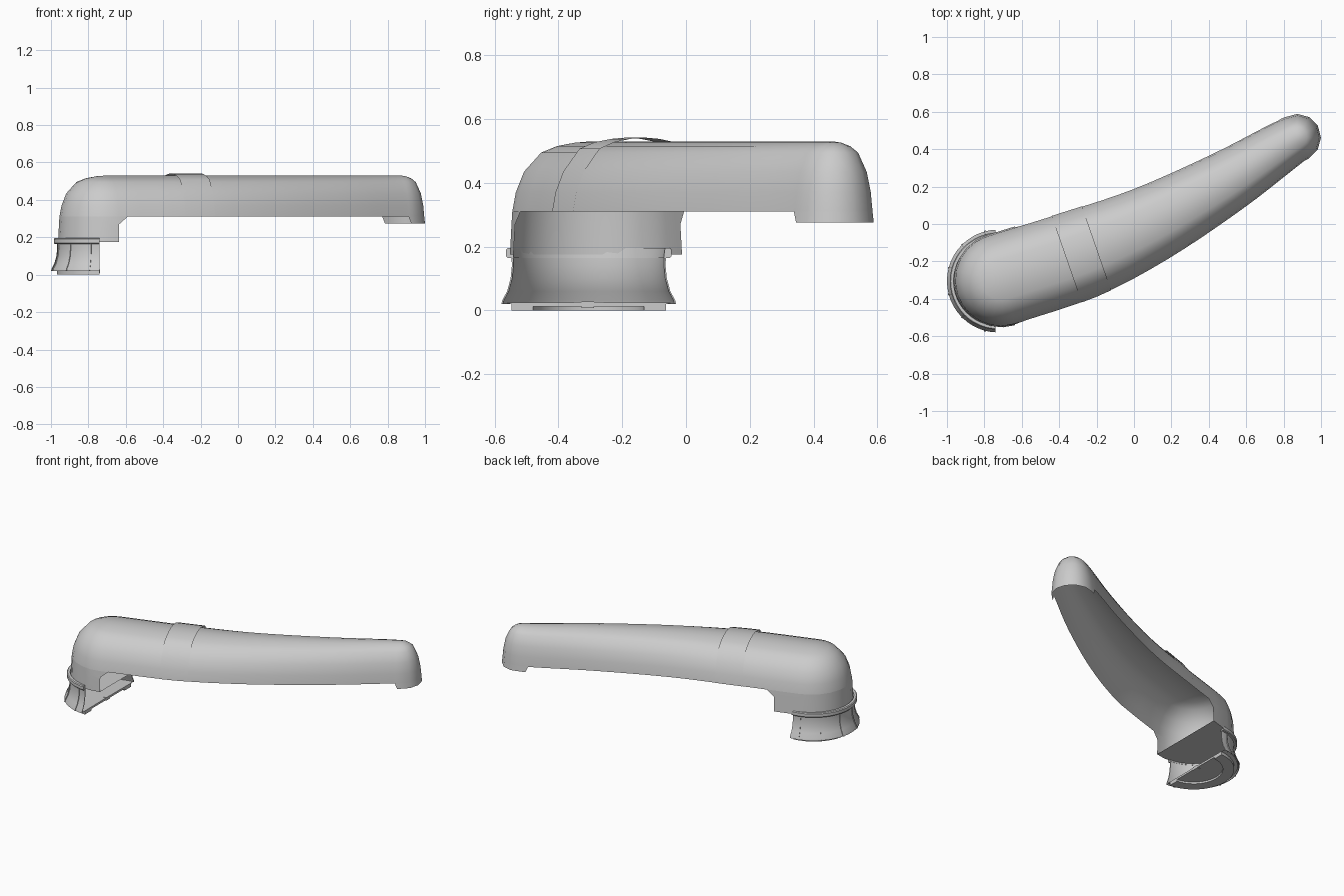
import bpy, bmesh, math
from mathutils import Vector

if "Cube" in bpy.data.objects:
    bpy.data.objects.remove(bpy.data.objects["Cube"])

# Centre line of the arm: x, y, half width
SPINE = [(-.71, -.30, .245), (-.28, -.16, .240), (.09, .0, .208),
         (.49, .222, .168), (.78, .407, .136), (.873, .462, .123)]
LEVELS = [(.31, 1), (.37, .955), (.435, .85), (.495, .63), (.515, .43), (.526, .2), (.53, 0)]


def finish(name, bm, angle=35):
    bmesh.ops.remove_doubles(bm, verts=bm.verts, dist=.0004)
    bmesh.ops.recalc_face_normals(bm, faces=bm.faces)
    me = bpy.data.meshes.new(name)
    bm.to_mesh(me)
    bm.free()
    ob = bpy.data.objects.new(name, me)
    bpy.context.collection.objects.link(ob)
    bpy.ops.object.select_all(action='DESELECT')
    ob.select_set(True)
    bpy.context.view_layer.objects.active = ob
    bpy.ops.object.shade_smooth_by_angle(angle=math.radians(angle))
    return ob


def clip(bm, co, normal, fill=False):
    """Remove everything on the normal side of a plane, optionally closing the cut."""
    geom = bm.verts[:] + bm.edges[:] + bm.faces[:]
    res = bmesh.ops.bisect_plane(bm, geom=geom, plane_co=co, plane_no=normal, clear_outer=True)
    if fill:
        edges = [e for e in res['geom_cut'] if isinstance(e, bmesh.types.BMEdge)]
        bmesh.ops.holes_fill(bm, edges=edges, sides=0)


def spine_samples(n=4):
    p = [Vector(q) for q in SPINE]
    p = [2 * p[0] - p[1]] + p + [2 * p[-1] - p[-2]]
    out = []
    for i in range(1, len(p) - 2):
        a, b, c, d = p[i - 1:i + 3]
        for j in range(n):
            t = j / n
            out.append(.5 * (2 * b + (c - a) * t + (2 * a - 5 * b + 4 * c - d) * t * t
                             + (3 * b - a - 3 * c + d) * t ** 3))
    return out + [p[-2]]


def outline():
    """Plan outline as (spine point, offset) pairs, with round ends."""
    s = spine_samples()
    upper, lower = [], []
    for i, q in enumerate(s):
        d = (s[min(i + 1, len(s) - 1)] - s[max(i - 1, 0)]).xy.normalized()
        n = Vector((-d.y, d.x)) * q.z
        upper.append((q.xy, n))
        lower.append((q.xy, -n))

    def arc(entry, n):
        c, off = entry
        a0 = math.atan2(off.y, off.x)
        return [(c, Vector((math.cos(a0 - math.pi * k / n), math.sin(a0 - math.pi * k / n))) * off.length)
                for k in range(1, n)]
    return upper + arc(upper[-1], 6) + lower[::-1] + arc(lower[0], 12)


def stack(levels, cap=False):
    """Loft the plan outline through (height, scale) levels as an open shell."""
    bm = bmesh.new()
    pts = outline()
    n = len(pts)
    rows = [[bm.verts.new((*(c + o * k), z)) for c, o in pts] for z, k in levels]
    for a, b in zip(rows, rows[1:]):
        for i in range(n):
            bm.faces.new((a[i], a[(i + 1) % n], b[(i + 1) % n], b[i]))
    if cap:
        bm.faces.new(rows[0])
    bmesh.ops.remove_doubles(bm, verts=bm.verts, dist=.0004)
    return bm


def lathe(bm, profile, a0, a1, n, cx=-.725, cy=-.305):
    """Sweep a closed (radius, z) profile through an angle, in degrees."""
    rows = []
    for i in range(n + 1):
        a = math.radians(a0 + (a1 - a0) * i / n)
        rows.append([bm.verts.new((cx + r * math.cos(a), cy + r * math.sin(a), z)) for r, z in profile])
    m = len(profile)
    for a, b in zip(rows, rows[1:]):
        for j in range(m):
            bm.faces.new((a[j], b[j], b[(j + 1) % m], a[(j + 1) % m]))
    bm.faces.new(rows[0])
    bm.faces.new(rows[-1])


# Main curved arm, an open shell underneath
finish("arm_shell", stack(LEVELS), 60)

# Raised band across the arm
bm = stack([(z + (.012 if z > .45 else 0), k * 1.01) for z, k in LEVELS])
across = Vector((.945, .328, 0))
clip(bm, (-.28, -.42, .3), -across)
clip(bm, (-.12, -.36, .3), across)
finish("arm_band", bm, 60)

# Head wall that drops below the arm, with a floor and a slanted inner edge
bm = stack([(.175, 1.03), (.27, 1.01), (.31, 1)], cap=True)
clip(bm, (-.635, 0, 0), (1, 0, 0))
for v in bm.verts:
    if abs(v.co.x + .635) < .001 and v.co.z > .3:
        v.co += Vector((.045, .014, 0))
finish("head_drop", bm)

# Lip under the tip
bm = stack([(.275, 1.03), (.31, 1)])
clip(bm, (.855, .455, .275), (-.81, -.53, -.45))
finish("tip_lip", bm)

# Half-round pedestal: collar, flared hollow neck and foot plate
NECK = [(.275, .02), (.272, .032), (.257, .06), (.246, .10), (.242, .14), (.243, .17)]
PARTS = {
    "collar": [(.236, .165), (.256, .165), (.26, .17), (.26, .19), (.255, .195), (.24, .195)],
    "flared_neck": NECK + [(r - .005, z) for r, z in NECK[::-1]],
    "foot_plate": [(.0, .012), (.175, .012), (.175, .0), (.243, .0), (.243, .02), (.265, .024), (.0, .026)],
}
for name, profile in PARTS.items():
    bm = bmesh.new()
    lathe(bm, profile, 90, 270, 24)
    bmesh.ops.remove_doubles(bm, verts=bm.verts, dist=.0004)
    clip(bm, (-.74, 0, 0), (1, 0, 0), fill=True)
    finish(name, bm)

# Thin upright ribs on the neck
bm = bmesh.new()
rib = [(r + .004, z) for r, z in NECK] + [(r - .005, z) for r, z in NECK[::-1]]
for k in range(6):
    a = 105 + k * 30
    lathe(bm, rib, a - .9, a + .9, 1)
finish("neck_ribs", bm)

# Small locating tab on the foot
bm = bmesh.new()
bmesh.ops.create_cube(bm, size=1)
for v in bm.verts:
    v.co = Vector((v.co.x * .02 - .748, v.co.y * .04 - .308, v.co.z * .02 + .018))
finish("foot_tab", bm)
